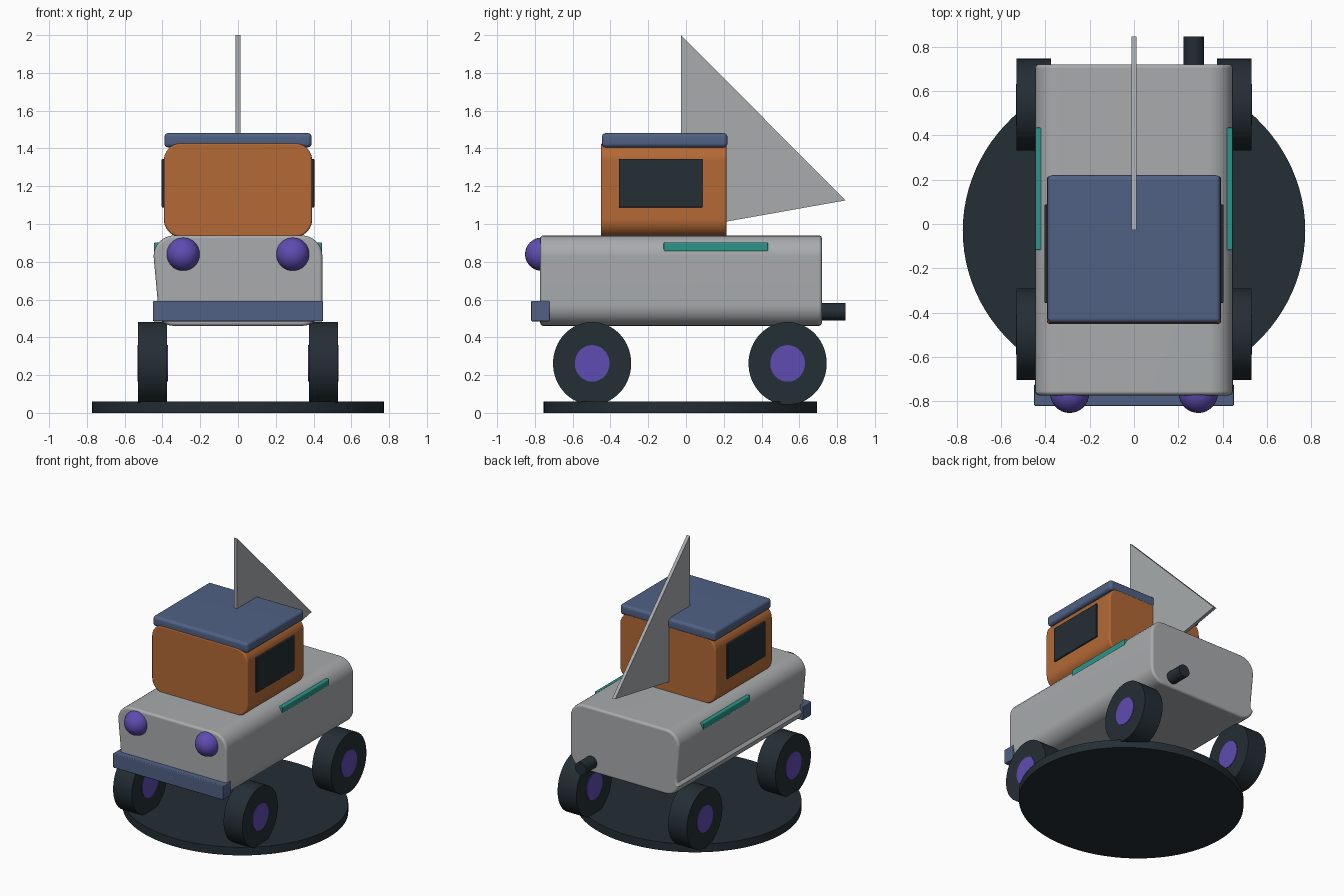
import bpy, bmesh
from math import radians, cos, sin, pi
from mathutils import Matrix, Vector

if "Cube" in bpy.data.objects:
    bpy.data.objects.remove(bpy.data.objects["Cube"], do_unlink=True)


def material(name, *rgb):
    """Flat material from 0-255 display values, stored as linear."""
    lin = [((c / 255 + 0.055) / 1.055) ** 2.4 for c in rgb] + [1]
    m = bpy.data.materials.new(name)
    m.use_nodes = True
    m.diffuse_color = lin
    m.node_tree.nodes["Principled BSDF"].inputs["Base Color"].default_value = lin
    return m


GREY = material("pale grey", 168, 171, 173)
ORANGE = material("burnt orange", 180, 105, 54)
BLUE = material("slate blue", 80, 97, 132)
DARK = material("charcoal", 36, 46, 53)
PURPLE = material("violet", 95, 76, 178)
TEAL = material("teal", 44, 150, 138)


def finish(name, bm, mat, bevel=0.0, segments=3):
    """Bevel the square edges, then make a smooth-shaded object."""
    bmesh.ops.recalc_face_normals(bm, faces=bm.faces)
    if bevel:
        edges = [e for e in bm.edges if e.calc_face_angle(0) > radians(60)]
        bmesh.ops.bevel(bm, geom=edges, offset=bevel, segments=segments,
                        profile=0.5, affect='EDGES')
    me = bpy.data.meshes.new(name)
    bm.to_mesh(me)
    bm.free()
    me.materials.append(mat)
    me.shade_smooth()
    me.set_sharp_from_angle(angle=radians(35))
    ob = bpy.data.objects.new(name, me)
    bpy.context.collection.objects.link(ob)
    ob.modifiers.new("weighted_normals", 'WEIGHTED_NORMAL').keep_sharp = True
    return ob


def box(name, mat, x, y, z, bevel=0.0):
    """Box from (min, max) pairs."""
    bm = bmesh.new()
    bmesh.ops.create_cube(bm, size=1)
    for v in bm.verts:
        v.co = Vector([(lo + hi) / 2 + c * (hi - lo)
                       for c, (lo, hi) in zip(v.co, (x, y, z))])
    return finish(name, bm, mat, bevel)


def extrude(name, mat, points, axis, lo, hi, bevel=0.0):
    """Extrude a 2D outline along 'X' (points are y, z) or 'Y' (points are x, z)."""
    bm = bmesh.new()
    place = (lambda p, d: (d, *p)) if axis == 'X' else (lambda p, d: (p[0], d, p[1]))
    face = bm.faces.new([bm.verts.new(place(p, lo)) for p in points])
    out = bmesh.ops.extrude_face_region(bm, geom=[face])["geom"]
    shift = Vector(place((0, 0), hi - lo))
    bmesh.ops.translate(bm, vec=shift,
                        verts=[g for g in out if isinstance(g, bmesh.types.BMVert)])
    return finish(name, bm, mat, bevel)


def arc(cx, cz, r, start, steps=6):
    """Quarter circle, counter-clockwise from the start angle in degrees."""
    return [(cx + r * cos(radians(start) + i * pi / 2 / steps),
             cz + r * sin(radians(start) + i * pi / 2 / steps))
            for i in range(steps + 1)]


def rounded(w, z0, z1, r, left_extra=()):
    """Rounded outline of half width w, with optional points on its -x wall."""
    return (arc(w - r, z1 - r, r, 0) + arc(r - w, z1 - r, r, 90)
            + list(left_extra)
            + arc(r - w, z0 + r, r, 180) + arc(w - r, z0 + r, r, 270))


def cylinder(name, mat, axis, centre, radii, depth, sides=64):
    """Cylinder along an axis; radii are its half sizes across that axis."""
    bm = bmesh.new()
    turn = {'X': Matrix.Rotation(pi / 2, 4, 'Y'),
            'Y': Matrix.Rotation(pi / 2, 4, 'X'), 'Z': Matrix()}[axis]
    bmesh.ops.create_cone(bm, cap_ends=True, segments=sides, radius1=1, radius2=1,
                          depth=1, matrix=turn)
    size = list(radii)
    size.insert("XYZ".index(axis), depth)
    bmesh.ops.scale(bm, vec=size, verts=bm.verts)
    bmesh.ops.translate(bm, vec=centre, verts=bm.verts)
    return finish(name, bm, mat)


# Ground disc
cylinder("base_disc", DARK, 'Z', (0, -0.03, 0.03), (0.772, 0.724), 0.06, 96)

# Body: rounded along its length, with a pressed-in wall on one side
body = rounded(0.447, 0.46, 0.94, 0.11, [(-0.426, 0.60)])
body = [p for p in body if not (p[0] < -0.44 and 0.56 < p[1] < 0.59)]
i = body.index((-0.426, 0.60))
body[i + 1:i + 1] = [(-0.426, 0.565), (-0.444, 0.545)]
extrude("body", GREY, body, 'Y', -0.772, 0.72, 0.018)

# Cab and roof
extrude("cab", ORANGE, rounded(0.393, 0.93, 1.43, 0.095), 'Y', -0.45, 0.215, 0.012)
box("roof", BLUE, (-0.39, 0.39), (-0.446, 0.22), (1.405, 1.482), 0.022)

# Front bumper
box("bumper", BLUE, (-0.45, 0.45), (-0.82, -0.722), (0.485, 0.592), 0.006)

# Sail rising out of the cab
extrude("sail", GREY, [(-0.027, 0.97), (0.845, 1.125), (-0.027, 2.0)],
        'X', -0.012, 0.012)

# Exhaust pipe
cylinder("exhaust_pipe", DARK, 'Y', (0.27, 0.755, 0.536), (0.046, 0.046), 0.18, 32)

# Paired parts
for side, s in (("left", 1), ("right", -1)):
    def span(a, b):
        return tuple(sorted((s * a, s * b)))

    box(side + "_window", DARK, span(0.36, 0.404), (-0.356, 0.088), (1.088, 1.345), 0.005)
    box(side + "_stripe", TEAL, span(0.40, 0.445), (-0.118, 0.434), (0.855, 0.902), 0.006)

    # Bulging headlight
    bm = bmesh.new()
    bmesh.ops.create_uvsphere(bm, u_segments=32, v_segments=20, radius=0.088)
    bmesh.ops.translate(bm, vec=(s * 0.29, -0.764, 0.84), verts=bm.verts)
    finish(side + "_headlight", bm, PURPLE)

    # Wheels with hubs showing on both faces
    for end, y in (("front", -0.497), ("rear", 0.538)):
        centre = (s * 0.452, y, 0.262)
        cylinder(f"{end}_{side}_wheel", DARK, 'X', centre, (0.207, 0.219), 0.154)
        cylinder(f"{end}_{side}_hub", PURPLE, 'X', centre, (0.092, 0.097), 0.162, 40)
